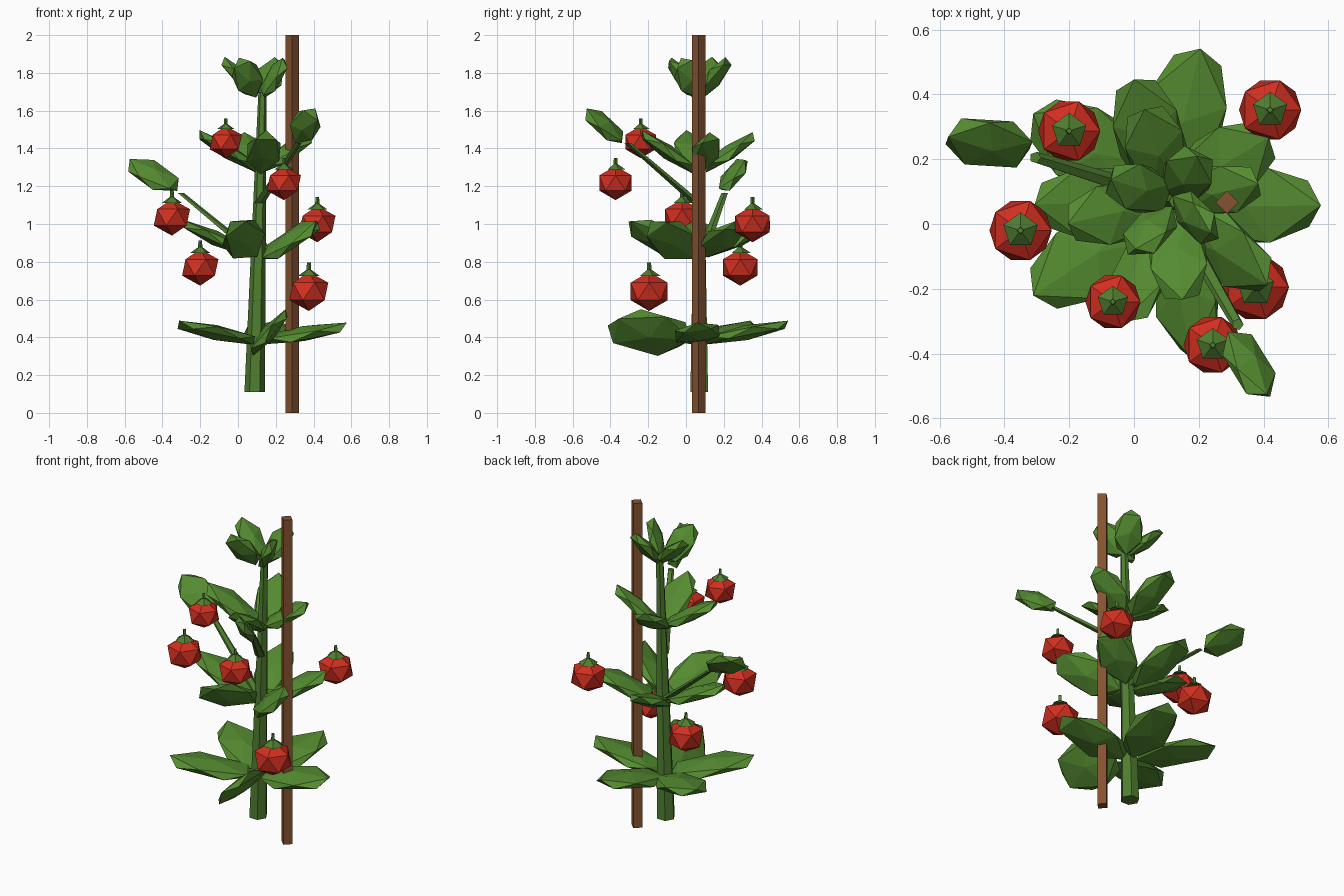
import bpy, bmesh, math
from mathutils import Vector, Matrix

if "Cube" in bpy.data.objects:
    bpy.data.objects.remove(bpy.data.objects["Cube"])


def material(name, rgb):
    m = bpy.data.materials.new(name)
    m.diffuse_color = (*rgb, 1)
    m.use_nodes = True
    m.node_tree.nodes["Principled BSDF"].inputs["Base Color"].default_value = m.diffuse_color
    return m


GREEN = material("leaf_green", (0.09, 0.26, 0.03))
STEM = material("stem_green", (0.08, 0.21, 0.03))
RED = material("ripe_red", (0.64, 0.028, 0.014))
WOOD = material("wood", (0.23, 0.085, 0.03))


def finish(bm, name, mat):
    bmesh.ops.recalc_face_normals(bm, faces=bm.faces)
    me = bpy.data.meshes.new(name)
    bm.to_mesh(me)
    bm.free()
    me.materials.append(mat)
    ob = bpy.data.objects.new(name, me)
    bpy.context.collection.objects.link(ob)
    return ob


def rod(name, a, b, r1, r2, sides, mat, turn=0.0):
    """Tapered prism with level end caps running from a to b."""
    bm = bmesh.new()
    rings = []
    for c, r in ((a, r1), (b, r2)):
        rings.append([bm.verts.new((c[0] + r * math.cos(turn + math.tau * i / sides),
                                    c[1] + r * math.sin(turn + math.tau * i / sides), c[2]))
                      for i in range(sides)])
    for i in range(sides):
        j = (i + 1) % sides
        bm.faces.new((rings[0][i], rings[0][j], rings[1][j], rings[1][i]))
    bm.faces.new(rings[0])
    bm.faces.new(rings[1])
    return finish(bm, name, mat)


def leaf(name, base, tip, width, roll=0.0):
    """Flattened icosahedron stretched from base to tip."""
    base, tip = Vector(base), Vector(tip)
    d = tip - base
    length = d.length
    x = d.normalized()
    y = Vector((0, 0, 1)).cross(x).normalized()
    y = Matrix.Rotation(math.radians(roll), 3, x) @ y
    z = x.cross(y)
    rot = Matrix((x, y, z)).transposed().to_4x4()
    size = Matrix.Diagonal((length * 0.57, width * 0.57, 0.04, 1))
    bm = bmesh.new()
    bmesh.ops.create_icosphere(bm, subdivisions=1, radius=1,
                               matrix=Matrix.Translation((base + tip) / 2) @ rot @ size)
    return finish(bm, name, GREEN)


def fruit(n, x, y, z, s):
    bm = bmesh.new()
    bmesh.ops.create_icosphere(bm, subdivisions=1, radius=1.118 * s,
                               matrix=Matrix.Translation((x, y, z)) @ Matrix.Diagonal((1, 1, 0.9, 1)))
    finish(bm, f"fruit_{n}", RED)
    # five-sided calyx cap and its stalk
    rod(f"calyx_{n}", (x, y, z + 0.8 * s), (x, y, z + 1.16 * s), 0.58 * s, 0.06 * s, 5, STEM, math.pi / 2)
    rod(f"fruit_stalk_{n}", (x, y, z + 0.95 * s), (x, y, z + 1.48 * s), 0.13 * s, 0.1 * s, 4, STEM)


# Support stake and main stem
rod("stake", (0.287, 0.067, 0), (0.287, 0.067, 2), 0.036, 0.036, 4, WOOD)
rod("main_stem", (0.088, 0.07, 0.11), (0.13, 0.07, 1.70), 0.054, 0.022, 6, STEM)

# Leaf tiers: base, tip, width, roll
tiers = {
    "bottom_leaf": [
        ((0.12, 0.06, 0.38), (0.575, 0.06, 0.46), 0.24, 8),
        ((0.10, 0.10, 0.38), (0.205, 0.54, 0.47), 0.25, 0),
        ((0.07, 0.10, 0.38), (-0.31, 0.34, 0.47), 0.25, 0),
        ((0.08, 0.04, 0.38), (-0.31, -0.22, 0.47), 0.25, 0),
        ((0.14, 0.02, 0.40), (0.19, -0.41, 0.45), 0.29, 48),
    ],
    "middle_leaf": [
        ((0.13, 0.04, 0.83), (0.42, -0.18, 1.00), 0.22, 38),
        ((0.07, 0.07, 0.84), (-0.31, 0.06, 1.01), 0.22, 0),
        ((0.09, 0.03, 0.84), (-0.03, -0.31, 1.00), 0.22, 42),
        ((0.14, 0.10, 0.84), (0.42, 0.27, 1.00), 0.22, 0),
        ((0.09, 0.11, 0.84), (0.00, 0.45, 1.00), 0.21, 0),
    ],
    "upper_leaf": [
        ((0.13, 0.08, 1.29), (0.39, 0.13, 1.47), 0.16, 15),
        ((0.12, 0.05, 1.28), (0.15, -0.24, 1.48), 0.18, 0),
        ((0.11, 0.10, 1.29), (0.03, 0.36, 1.47), 0.19, 0),
        ((0.10, 0.07, 1.29), (-0.21, 0.00, 1.48), 0.19, 0),
    ],
    "crown_leaf": [
        ((0.11, 0.08, 1.69), (-0.08, 0.14, 1.87), 0.15, 0),
        ((0.13, 0.08, 1.68), (0.20, 0.22, 1.87), 0.16, 0),
        ((0.13, 0.06, 1.68), (0.25, -0.02, 1.87), 0.15, 50),
        ((0.09, 0.05, 1.68), (0.01, -0.09, 1.87), 0.15, 40),
    ],
}
for name, leaves in tiers.items():
    for i, args in enumerate(leaves):
        leaf(f"{name}_{i + 1}", *args)

# Side branches with their end leaves
rod("branch_1", (0.10, 0.08, 0.83), (-0.305, 0.205, 1.165), 0.03, 0.018, 5, STEM)
leaf("branch_leaf_1", (-0.32, 0.22, 1.19), (-0.575, 0.28, 1.33), 0.18, -35)
rod("branch_2", (0.11, 0.06, 1.11), (0.32, -0.31, 1.43), 0.03, 0.018, 5, STEM)
leaf("branch_leaf_2", (0.31, -0.33, 1.44), (0.40, -0.535, 1.60), 0.15, -45)

# Fruits: centre and equatorial radius
for n, f in enumerate([(-0.20, 0.287, 0.77, 0.096), (0.42, 0.352, 1.0, 0.096),
                       (-0.35, -0.02, 1.035, 0.096), (-0.065, -0.24, 1.434, 0.085),
                       (0.243, -0.373, 1.217, 0.09), (0.375, -0.195, 0.643, 0.103)]):
    fruit(n + 1, *f)
